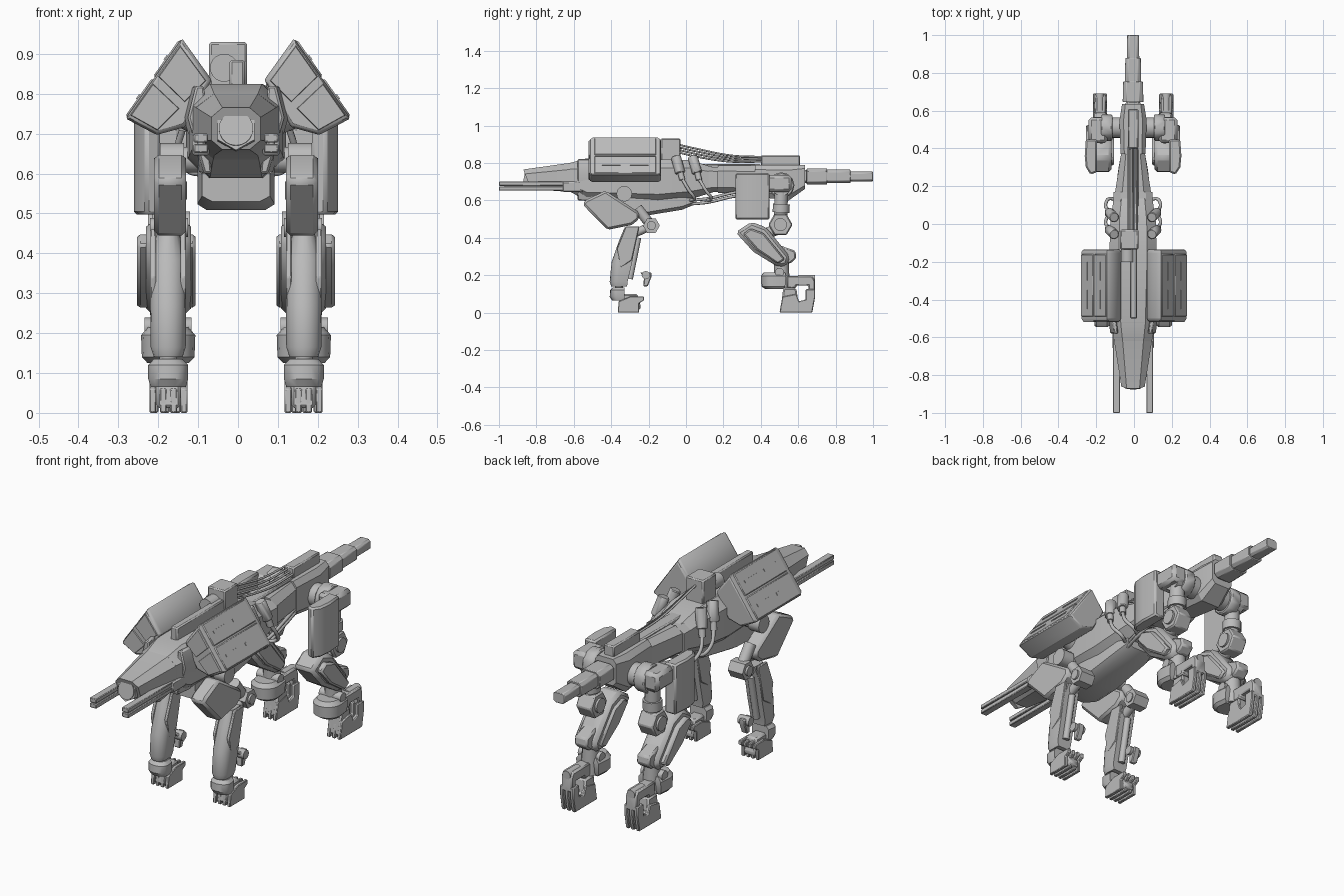
import bpy, bmesh, math
from mathutils import Vector

cube = bpy.data.objects.get("Cube")
if cube:
    bpy.data.objects.remove(cube, do_unlink=True)

GREY = (0.5, 0.5, 0.5, 1)
metal = bpy.data.materials.new("grey_metal")
metal.use_nodes = True
metal.diffuse_color = GREY
metal.node_tree.nodes["Principled BSDF"].inputs["Base Color"].default_value = GREY
parts = []
SHIFT = -.005  # the frame sits slightly off the pods' centre line


def finish(name, bm, mirror=False, bevel=0):
    bmesh.ops.recalc_face_normals(bm, faces=bm.faces)
    mesh = bpy.data.meshes.new(name)
    bm.to_mesh(mesh)
    bm.free()
    mesh.materials.append(metal)
    ob = bpy.data.objects.new(name, mesh)
    bpy.context.collection.objects.link(ob)
    ob.location.x = 0 if name.startswith("pod") else SHIFT
    if bevel:
        mod = ob.modifiers.new("bevel", 'BEVEL')
        mod.width, mod.segments, mod.limit_method = bevel, 1, 'ANGLE'
    if mirror:
        ob.modifiers.new("mirror", 'MIRROR')
    parts.append(ob)


def loft(name, rings, mirror=False, bevel=0):
    bm = bmesh.new()
    vs = [[bm.verts.new(p) for p in ring] for ring in rings]
    n = len(rings[0])
    for a, b in zip(vs, vs[1:]):
        for i in range(n):
            bm.faces.new((a[i], a[(i + 1) % n], b[(i + 1) % n], b[i]))
    bm.faces.new(vs[0])
    bm.faces.new(vs[-1])
    finish(name, bm, mirror, bevel)


def ring_y(y, w, z0, z1, cut=0.35, lean=0):
    """Chamfered cross-section facing along y; lean pushes the top forward."""
    h, m = (z1 - z0) / 2, (z0 + z1) / 2
    k = 1 - cut
    pts = [(k, 1), (1, k), (1, -k), (k, -1), (-k, -1), (-1, -k), (-1, k), (-k, 1)]
    return [(w * a, y - lean * b, m + h * b) for a, b in pts]


def ring_z(z, x, w, y0, y1):
    """Cross-section with a round front and a flat back."""
    arc = [math.pi * i / 8 for i in range(9)]
    d = min(w, (y1 - y0) * 0.5)
    pts = [(x + w * math.cos(a), y0 + d - d * math.sin(a), z) for a in arc]
    return pts + [(x - w * 0.9, y1, z), (x + w * 0.9, y1, z)]


def prism(name, yz, x0, x1, mirror=True, bevel=0.008):
    loft(name, [[(x, y, z) for y, z in yz] for x in (x0, x1)], mirror, bevel)


def box(name, x, y, z, mirror=True, bevel=0.006):
    prism(name, [(y[0], z[0]), (y[1], z[0]), (y[1], z[1]), (y[0], z[1])], x[0], x[1], mirror, bevel)


def rod(name, a, b, r, n=16, mirror=True, bevel=0):
    a, b = Vector(a), Vector(b)
    bm = bmesh.new()
    bmesh.ops.create_cone(bm, cap_ends=True, segments=n, radius1=r, radius2=r, depth=(b - a).length)
    bm.transform(Vector((0, 0, 1)).rotation_difference(b - a).to_matrix().to_4x4())
    bmesh.ops.translate(bm, vec=(a + b) / 2, verts=bm.verts)
    finish(name, bm, mirror, bevel)


def hose(name, points, r, mirror=True):
    cu = bpy.data.curves.new(name, 'CURVE')
    cu.dimensions, cu.bevel_depth, cu.bevel_resolution, cu.resolution_u = '3D', r, 2, 6
    sp = cu.splines.new('BEZIER')
    sp.bezier_points.add(len(points) - 1)
    for bp, p in zip(sp.bezier_points, points):
        bp.co = p
        bp.handle_left_type = bp.handle_right_type = 'AUTO'
    cu.materials.append(metal)
    ob = bpy.data.objects.new(name, cu)
    bpy.context.collection.objects.link(ob)
    ob.location.x = SHIFT
    if mirror:
        ob.modifiers.new("mirror", 'MIRROR')


# Head, muzzle ring and lens
loft("head", [ring_y(-.85, .062, .66, .765, .45, .02), ring_y(-.62, .1, .645, .8, .45), ring_y(-.52, .115, .6, .825, .45)])
rod("muzzle_rim", (0, -.862, .712), (0, -.84, .708), .054, 6, False)
rod("muzzle_lens", (0, -.868, .713), (0, -.84, .708), .043, 20, False)

# Twin-rail guns beside the jaw
for z in (.652, .678):
    box("gun_rail", (.07, .106), (-1, -.65), (z, z + .022), bevel=.003)
box("gun_core", (.077, .098), (-.97, -.55), (.66, .695))
box("gun_mount", (.066, .11), (-.66, -.52), (.645, .7))

# Torso, belly, waist, hips
loft("torso", [ring_y(-.62, .1, .65, .8, .45), ring_y(-.53, .118, .59, .825, .45), ring_y(-.15, .125, .585, .82, .4),
               ring_y(.02, .12, .605, .815, .4), ring_y(.15, .1, .645, .775, .4)])
loft("belly", [ring_y(-.45, .085, .53, .62, .3), ring_y(-.38, .097, .508, .63, .25), ring_y(-.25, .097, .512, .63, .3),
               ring_y(-.02, .09, .55, .65, .35), ring_y(.04, .075, .575, .65, .4)])
loft("waist_collar", [ring_y(.12, .105, .645, .78), ring_y(.17, .103, .645, .778)])
loft("waist", [ring_y(.17, .095, .64, .785, .4), ring_y(.38, .062, .635, .785, .4)])
loft("hips", [ring_y(.37, .066, .62, .79, .3), ring_y(.55, .072, .6, .79, .3), ring_y(.635, .058, .66, .79, .3)])
loft("collar_cheek", [[(x - .02, y, .82), (x, y, .82), (x + .02, y, .74), (x - .02, y, .6), (x - .04, y, .6)]
                      for x, y in ((.1, -.58), (.112, -.49))], True, .005)

# Stepped tail
for y0, y1, w, h in ((.63, .645, .04, .035), (.645, .755, .055, .043), (.75, .88, .043, .036), (.875, 1, .033, .026)):
    loft("tail_segment", [ring_y(y0, w, .728 - h, .728 + h), ring_y(y1, w * .95, .728 - h, .728 + h)], bevel=.003)

# Spine housing and cables
box("spine_rail", (-.016, .022), (-.5, -.1), (.79, .885), False)
box("spine_housing", (-.068, .028), (-.135, -.03), (.8, .93), False)
rod("spine_drum", (-.03, -.2, .865), (-.03, -.1, .865), .035, 20, False)
box("spine_strip", (-.03, .03), (-.1, .4), (.76, .795), False)
box("rear_spine_box", (-.028, .028), (.4, .61), (.78, .84), False)
for i in range(4):
    x, d = -.024 + .015 * i, .014 * i
    hose("spine_cable", [(x, -.05, .9 - d), (x, .06, .875 - d), (x, .24, .84 - d * .8), (x, .41, .832 - d * .6)], .005, False)

# Armour pods over the shoulders, drawn as a front outline and extruded back
POD = [Vector((x, 0, z)) for x, z in ((.14, .942), (.284, .737), (.205, .695), (.132, .715), (.064, .836))]
centre = sum(POD, Vector()) / 5


def pod_ring(y, s):
    return [centre + (v - centre) * s + Vector((0, y, 0)) for v in POD]


loft("pod_core", [pod_ring(y, s) for y, s in ((-.515, .9), (-.5, .98), (-.15, .98), (-.135, .9))], True, .004)
top, low, inner = POD[0], POD[1], POD[4]
nrm = Vector((low.z - top.z, 0, top.x - low.x)).normalized() * -1
for a, b in ((.04, .485), (.515, .97)):
    p, q = top.lerp(low, a), top.lerp(low, b)
    outline = [p + nrm * .003, q + nrm * .003, q - nrm * .02, p - nrm * .02]
    loft("pod_outer_panel", [[v + Vector((0, y, 0)) for v in outline] for y in (-.49, -.16)], True, .004)
    m, d = p.lerp(q, .5), (q - p) * .06
    for y in (-.4, -.25):
        slot = [m + d + nrm * .006, m - d + nrm * .006, m - d - nrm * .008, m + d - nrm * .008]
        loft("pod_slot_rib", [[v + Vector((0, yy, 0)) for v in slot] for yy in (y - .05, y + .05)], True)
    far = [inner.lerp(POD[2], t) for t in (b, a)]
    panel = [p, q] + far
    c = sum(panel, Vector()) / 4
    loft("pod_front_panel", [[c + (v - c) * s + Vector((0, y, 0)) for v in panel]
                             for y, s in ((-.505, .9), (-.52, .82))], True)
rod("pod_mount", (.08, -.33, .74), (.17, -.33, .78), .05)

# Flank actuators and hoses
for y in (-.045, .045):
    rod("flank_actuator", (.1, y - .01, .835), (.125, y + .015, .745), .027, 12, bevel=.004)
    rod("actuator_tip", (.125, y + .015, .75), (.133, y + .025, .71), .016, 12)
    hose("flank_hose", [(.133, y + .025, .715), (.145, y + .06, .655), (.12, y + .09, .61), (.08, y + .07, .6)], .009)
for z in (.6, .62):
    hose("belly_hose", [(.06, .02, z - .02), (.08, .12, z - .01), (.075, .25, z + .02), (.05, .4, z + .04)], .008)

# Front legs
rod("shoulder_axle", (.07, -.33, .635), (.19, -.33, .635), .032)
rod("shoulder_cap", (.13, -.33, .635), (.19, -.33, .635), .042, 12)
prism("shoulder_armour", [(-.555, .58), (-.53, .605), (-.43, .652), (-.25, .535), (-.25, .5), (-.29, .468), (-.42, .442)], .125, .205, bevel=.012)
rod("upper_arm", (.165, -.26, .56), (.165, -.19, .47), .027, 12)
rod("elbow_wheel", (.125, -.185, .465), (.205, -.185, .465), .045, 6)
rod("elbow_bolt", (.12, -.185, .465), (.215, -.185, .465), .024)
rod("elbow_link", (.165, -.19, .462), (.165, -.28, .42), .022, 12)
FX = .17
loft("forearm_armour", [ring_z(z, FX, w, a, b) for z, w, a, b in
     ((.14, .036, -.4, -.315), (.165, .044, -.408, -.312), (.27, .045, -.398, -.288), (.385, .045, -.358, -.266), (.455, .026, -.328, -.25))], True)
for x in (.125, .201):
    prism("forearm_fin", [(-.37, .34), (-.322, .46), (-.25, .46), (-.29, .28), (-.35, .24)], x, x + .014, bevel=.003)
rod("forearm_piston", (FX, -.3, .18), (FX, -.255, .4), .016, 12)
rod("ankle", (FX, -.36, .15), (FX, -.35, .07), .022, 12)
loft("ankle_guard", [ring_z(z, FX, w, a, -.33) for z, w, a in ((.065, .044, -.395), (.085, .05, -.408), (.12, .05, -.405), (.135, .036, -.39))], True)
prism("front_foot", [(-.365, .012), (-.35, .1), (-.26, .1), (-.25, .06), (-.24, .03), (-.25, .012)], .138, .2)
for x in (.122, .148, .174, .2):
    prism("front_toe", [(-.365, 0), (-.36, .06), (-.3, .085), (-.225, .085), (-.225, .065), (-.25, .05), (-.25, 0)], x, x + .017, bevel=.003)
rod("dewclaw_base", (FX - .03, -.215, .2), (FX + .03, -.215, .2), .022, 12)
prism("dewclaw", [(-.245, .215), (-.185, .215), (-.185, .19), (-.205, .14), (-.228, .14), (-.225, .185)], FX - .016, FX + .016, bevel=.004)

# Hind legs
rod("hip_axle", (.06, .51, .68), (.2, .51, .68), .055, 16)
rod("hip_drum", (.11, .51, .68), (.17, .51, .68), .07, 12, bevel=.006)
prism("hip_block", [(.43, .645), (.565, .645), (.565, .735), (.43, .735)], .135, .235, bevel=.015)
loft("hip_armour", [[(.19, .275, z), (.225, .262, z), (.25, .3, z), (.256, .36, z), (.25, .447, z), (.19, .447, z)]
                    for z in (.497, .745)], True, .008)
rod("thigh", (.168, .51, .65), (.168, .505, .5), .036, 12)
rod("thigh_collar", (.168, .51, .58), (.168, .508, .535), .045, 12)
rod("knee_wheel", (.125, .505, .47), (.21, .505, .47), .065, 6, bevel=.006)
rod("knee_bolt", (.115, .505, .47), (.22, .505, .47), .035)
rod("knee_link", (.168, .5, .45), (.168, .4, .41), .03, 12)
SHIN = [(.35, .485), (.265, .43), (.36, .325), (.49, .245), (.54, .25), (.555, .3), (.43, .455)]
prism("shin_armour", SHIN, .113, .225, bevel=.016)
SIDE = [(.345, .45), (.305, .42), (.38, .335), (.49, .26), (.53, .285), (.415, .425)]
for x in (.101, .214):
    prism("shin_side_plate", SIDE, x, x + .034, bevel=.008)
prism("calf_block", [(.5, .36), (.585, .33), (.59, .29), (.555, .26), (.5, .28)], .135, .205)
rod("hind_ankle", (.168, .51, .26), (.168, .515, .13), .04, 12)
rod("ankle_axle", (.112, .5, .215), (.23, .5, .215), .024, 12)
loft("hind_ankle_guard", [ring_z(z, .17, w, a, b) for z, w, a, b in
     ((.125, .052, .425, .52), (.14, .066, .403, .53), (.195, .068, .4, .535), (.215, .05, .415, .53))], True)
prism("hind_foot", [(.505, .015), (.52, .13), (.59, .13), (.6, .06), (.665, .05), (.67, .015)], .14, .205)
for x in (.138, .166, .194):
    prism("hind_toe", [(.5, 0), (.515, .085), (.59, .1), (.605, .06), (.64, .07), (.64, .125), (.69, .125), (.69, .08), (.675, 0)],
          x, x + .019, bevel=.004)
prism("heel_bracket", [(.54, .13), (.54, .195), (.675, .195), (.69, .17), (.69, .1), (.655, .1), (.655, .145), (.59, .145), (.59, .13)],
      .147, .205, bevel=.006)
rod("heel_pin", (.176, .6, .18), (.176, .69, .18), .022, 12)

# Smooth round surfaces while keeping hard edges
bpy.ops.object.select_all(action='DESELECT')
for ob in parts:
    ob.select_set(True)
bpy.context.view_layer.objects.active = parts[0]
bpy.ops.object.shade_smooth_by_angle(angle=math.radians(32))
